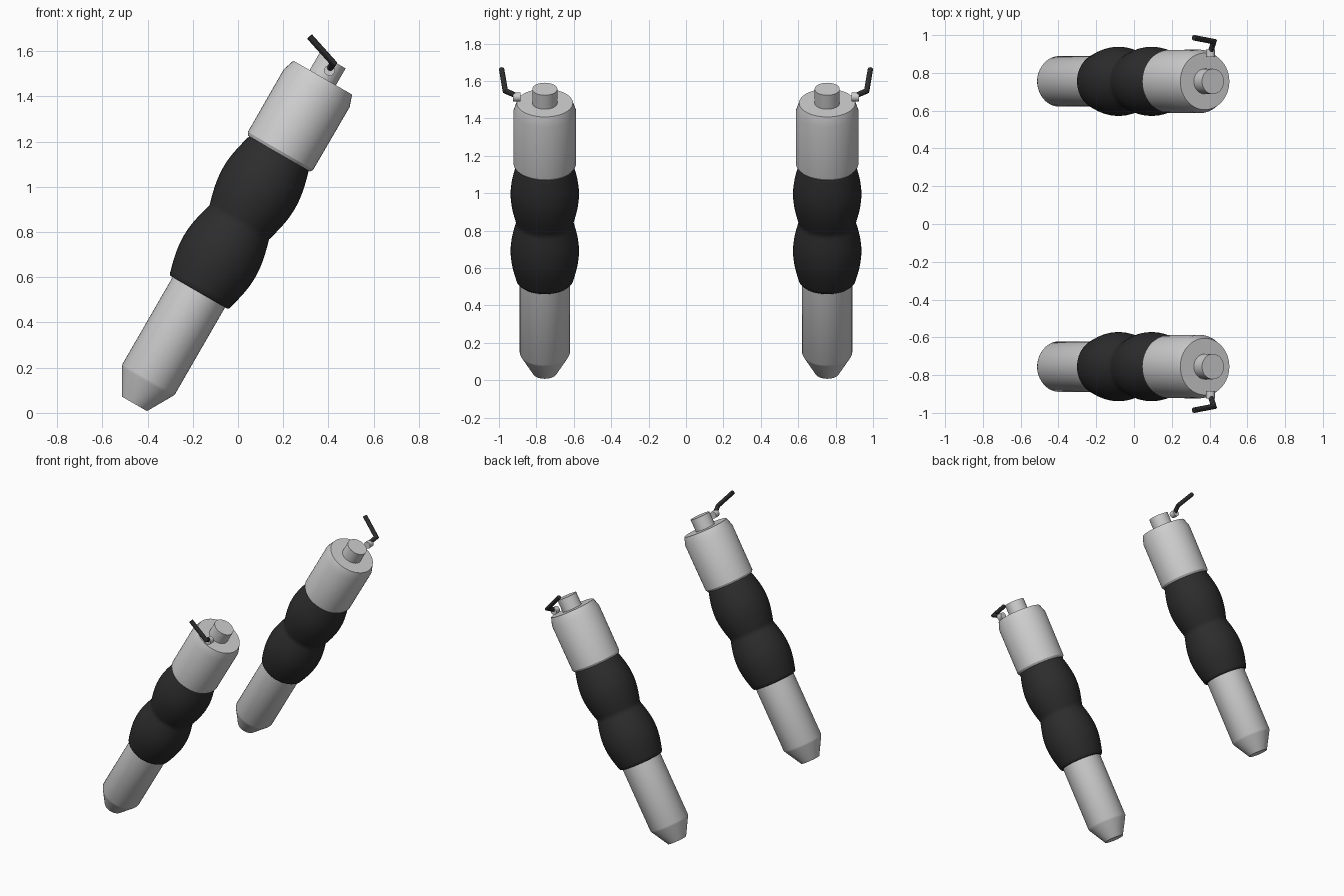
import bpy, bmesh, math
from mathutils import Vector, Matrix

old = bpy.data.objects.get("Cube")
if old:
    bpy.data.objects.remove(old, do_unlink=True)


def material(name, rgb):
    m = bpy.data.materials.new(name)
    m.use_nodes = True
    colour = (*rgb, 1.0)
    m.diffuse_color = colour
    bsdf = next(n for n in m.node_tree.nodes if n.type == "BSDF_PRINCIPLED")
    bsdf.inputs["Base Color"].default_value = colour
    return m


METAL = material("light grey metal", (0.62, 0.62, 0.62))
RUBBER = material("black rubber", (0.026, 0.026, 0.026))

TILT = math.radians(30)
TIP = Vector((-0.458, 0, 0.04))
HANDLE_Y = 0.755


def finish(name, bm, mat, angle=40):
    bmesh.ops.recalc_face_normals(bm, faces=bm.faces)
    mesh = bpy.data.meshes.new(name)
    bm.to_mesh(mesh)
    bm.free()
    mesh.materials.append(mat)
    ob = bpy.data.objects.new(name, mesh)
    bpy.context.scene.collection.objects.link(ob)
    bpy.ops.object.select_all(action="DESELECT")
    ob.select_set(True)
    bpy.context.view_layer.objects.active = ob
    bpy.ops.object.shade_smooth_by_angle(angle=math.radians(angle))
    return ob


def turned(name, profile, mat, side, segments=48):
    """Closed lathe part on the tilted handle axis; profile is (radius, distance)."""
    bm = bmesh.new()
    rings = []
    for r, t in profile:
        rings.append([bm.verts.new((r * math.cos(a), r * math.sin(a), t))
                      for a in (math.tau * i / segments for i in range(segments))])
    for low, high in zip(rings, rings[1:]):
        for i in range(segments):
            j = (i + 1) % segments
            bm.faces.new((low[i], low[j], high[j], high[i]))
    bm.faces.new(rings[0])
    bm.faces.new(rings[-1])
    place = Matrix.Translation(TIP + Vector((0, side * HANDLE_Y, 0)))
    bm.transform(place @ Matrix.Rotation(TILT, 4, "Y"))
    return finish(name, bm, mat, 25 if mat == METAL else 40)


def rod(name, points, radius, mat, side, segments=16):
    """Round bar through points, mitred at the bends."""
    pts = [Vector((x, side * y, z)) for x, y, z in points]
    bm = bmesh.new()
    rings = []
    for k, p in enumerate(pts):
        before = (p - pts[k - 1]).normalized() if k else None
        after = (pts[k + 1] - p).normalized() if k + 1 < len(pts) else None
        flow = before or after
        normal = (before + after).normalized() if before and after else flow
        if not rings:
            u = flow.orthogonal().normalized()
            v = flow.cross(u)
            ring = [p + radius * (u * math.cos(a) + v * math.sin(a))
                    for a in (math.tau * i / segments for i in range(segments))]
        else:
            # slide the previous ring along the bar onto the joint plane
            ring = [q.co + flow * ((p - q.co).dot(normal) / flow.dot(normal))
                    for q in rings[-1]]
        rings.append([bm.verts.new(q) for q in ring])
    for low, high in zip(rings, rings[1:]):
        for i in range(segments):
            j = (i + 1) % segments
            bm.faces.new((low[i], low[j], high[j], high[i]))
    bm.faces.new(rings[0])
    bm.faces.new(rings[-1])
    return finish(name, bm, mat)


# Double-bulged grip profile with rounded ends
GRIP_START, GRIP_END = 0.57, 1.285
STEPS = 40
grip = [(0.13, GRIP_START), (0.146, GRIP_START)]
for i in range(STEPS + 1):
    f = i / STEPS
    t = GRIP_START + 0.006 + (GRIP_END - GRIP_START - 0.012) * f
    grip.append((0.152 + 0.031 * abs(math.sin(math.tau * f)), t))
grip += [(0.146, GRIP_END), (0.13, GRIP_END)]

for label, side in (("right", -1), ("left", 1)):
    # tapered tip and lower tube
    turned(f"{label}_lower_tube",
           [(0.064, 0), (0.128, 0.112), (0.134, 0.125), (0.134, 0.60)], METAL, side)
    # rubber grip
    turned(f"{label}_grip", grip, RUBBER, side)
    # upper housing with chamfered shoulder
    turned(f"{label}_upper_housing",
           [(0.158, 1.278), (0.167, 1.292), (0.168, 1.612), (0.15, 1.666)], METAL, side)
    # end knob
    turned(f"{label}_end_knob", [(0.067, 1.66), (0.067, 1.752)], METAL, side)
    # lever pivot and bent lever
    rod(f"{label}_lever_pivot", [(0.405, 0.885, 1.515), (0.405, 0.924, 1.515)],
        0.024, METAL, side)
    rod(f"{label}_lever", [(0.405, 0.908, 1.522), (0.422, 0.966, 1.547), (0.317, 0.986, 1.664)],
        0.0145, RUBBER, side)
